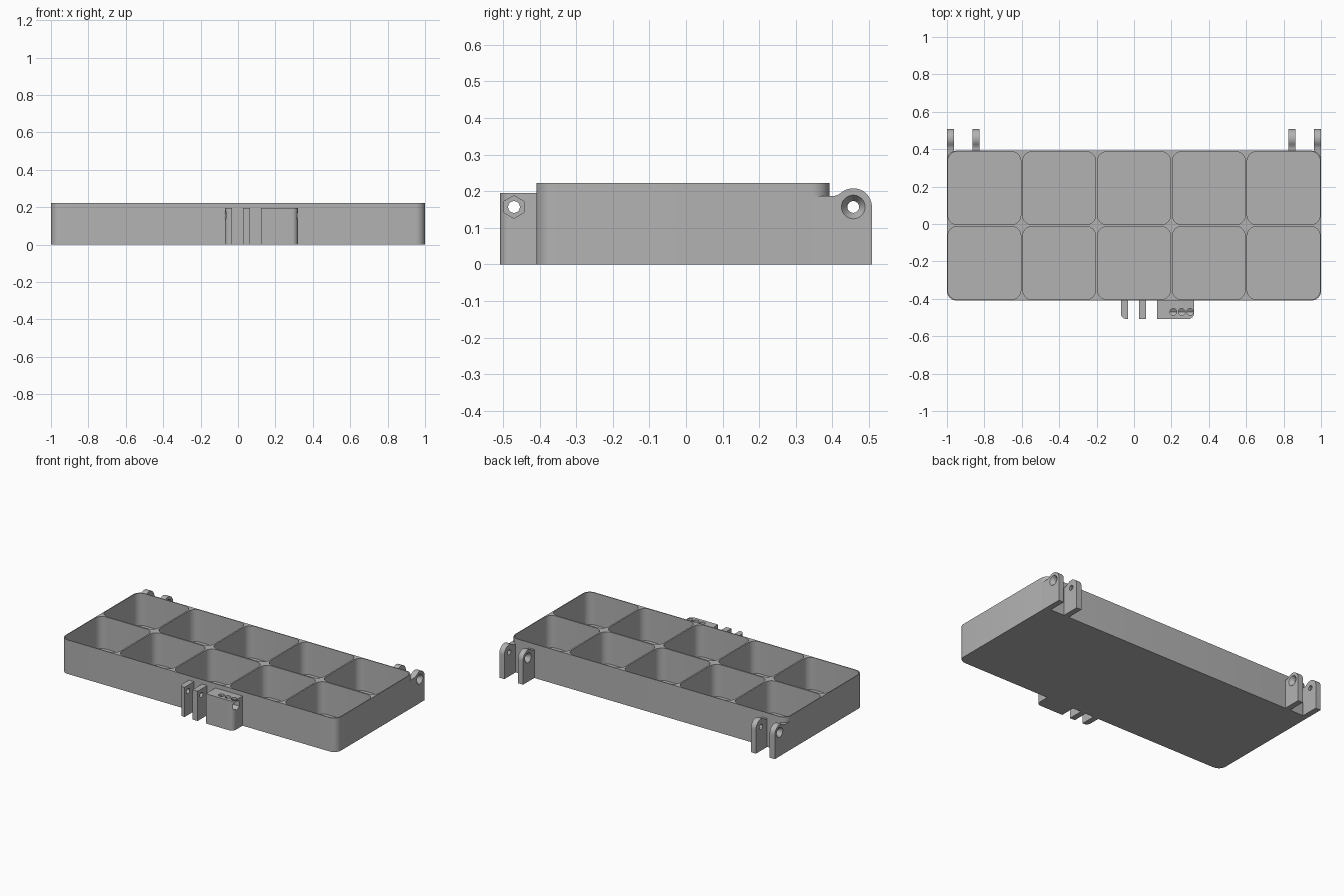
import bpy, bmesh
from math import sin, cos, pi, radians
from mathutils import Matrix

if "Cube" in bpy.data.objects:
    bpy.data.objects.remove(bpy.data.objects["Cube"])

grey = bpy.data.materials.new("plain grey")
grey.use_nodes = True
grey.diffuse_color = (0.45, 0.45, 0.45, 1)
grey.node_tree.nodes["Principled BSDF"].inputs["Base Color"].default_value = grey.diffuse_color

FRONT, BACK, TOP = -0.409, 0.392, 0.223
MID = (FRONT + BACK) / 2
PIVOT_Z = 0.157
HINGE_Y, LATCH_Y = 0.457, -0.47


def arc(cx, cy, r, start, end, n=8):
    """Points on an arc, angles in degrees."""
    angles = [radians(start + (end - start) * i / n) for i in range(n + 1)]
    return [(cx + r * cos(a), cy + r * sin(a)) for a in angles]


def rounded_rect(x0, x1, y0, y1, r):
    return (arc(x1 - r, y1 - r, r, 0, 90) + arc(x0 + r, y1 - r, r, 90, 180)
            + arc(x0 + r, y0 + r, r, 180, 270) + arc(x1 - r, y0 + r, r, 270, 360))


def add_prism(bm, profile, low, high, axis="Z"):
    """Extrude a profile along Z (profile in XY) or along X (profile in YZ)."""
    def place(a, b, h):
        return (a, b, h) if axis == "Z" else (h, a, b)
    bottom = [bm.verts.new(place(a, b, low)) for a, b in profile]
    top = [bm.verts.new(place(a, b, high)) for a, b in profile]
    bm.faces.new(bottom[::-1])
    bm.faces.new(top)
    n = len(profile)
    for i in range(n):
        j = (i + 1) % n
        bm.faces.new((bottom[i], bottom[j], top[j], top[i]))


def add_cone(bm, x0, x1, r0, r1, y, sides=32):
    """Cylinder or cone lying along X through the pivot height."""
    turn = Matrix.Translation(((x0 + x1) / 2, y, PIVOT_Z)) @ Matrix.Rotation(pi / 2, 4, "Y")
    bmesh.ops.create_cone(bm, cap_ends=True, segments=sides, radius1=r0, radius2=r1,
                          depth=x1 - x0, matrix=turn)


def finish(bm, name):
    bmesh.ops.recalc_face_normals(bm, faces=bm.faces)
    mesh = bpy.data.meshes.new(name)
    bm.to_mesh(mesh)
    bm.free()
    mesh.materials.append(grey)
    obj = bpy.data.objects.new(name, mesh)
    bpy.context.collection.objects.link(obj)
    return obj


def cut(obj, *cutters):
    """Subtract the cutters, keep the result as plain mesh."""
    for c in cutters:
        mod = obj.modifiers.new("cut", "BOOLEAN")
        mod.operation, mod.solver, mod.object = "DIFFERENCE", "EXACT", c
    graph = bpy.context.evaluated_depsgraph_get()
    mesh = bpy.data.meshes.new_from_object(obj.evaluated_get(graph))
    obj.modifiers.clear()
    obj.data = mesh


def smooth(obj):
    bpy.ops.object.select_all(action="DESELECT")
    obj.select_set(True)
    bpy.context.view_layer.objects.active = obj
    bpy.ops.object.shade_smooth_by_angle(angle=radians(30))


# Compartment cutter: two rows of five rounded wells
bm = bmesh.new()
WALL, PITCH = 0.005, 0.4
for col in range(5):
    for row in range(2):
        x, y = -1 + col * PITCH, MID + (row - 1) * PITCH
        add_prism(bm, rounded_rect(x + WALL, x + PITCH - WALL, y + WALL, y + PITCH - WALL, 0.05),
                  0.012, 0.3)
wells = finish(bm, "compartment_cutter")

# Tray body
bm = bmesh.new()
add_prism(bm, rounded_rect(-1, 1, FRONT, BACK, 0.05), 0, TOP)
tray = finish(bm, "tray")
cut(tray, wells)
smooth(tray)

# Hinge ears: upright plates with a round top and a flared pin hole
ear_top = arc(HINGE_Y, PIVOT_Z, 0.051, 0, 130, 16) + [(0.415, 0.19), (0.405, 0.187)]
for side, label in ((1, "left"), (-1, "right")):
    for part, inner, outer, start in (("outer", 0.963, 1.0, 0.345), ("inner", 0.827, 0.864, 0.39)):
        low, high = sorted((side * inner, side * outer))
        bm = bmesh.new()
        add_prism(bm, [(start, 0), (0.508, 0)] + ear_top + [(start, 0.187)], low, high, "X")
        ear = finish(bm, f"{label}_{part}_hinge_ear")

        bm = bmesh.new()
        add_cone(bm, low - 0.05, high + 0.05, 0.016, 0.016, HINGE_Y)
        hole = finish(bm, "pin_hole_cutter")
        bm = bmesh.new()
        wide_at_high = (side > 0) == (part == "outer")
        if wide_at_high:
            add_cone(bm, low + 0.012, high + 0.001, 0.016, 0.033, HINGE_Y)
        else:
            add_cone(bm, low - 0.001, high - 0.012, 0.033, 0.016, HINGE_Y)
        flare = finish(bm, "flare_cutter")
        cut(ear, wells, hole, flare)
        smooth(ear)
        for helper in (hole, flare):
            bpy.data.objects.remove(helper)

# Latch cutters: long pin hole, flare at the right, nut pocket at the left, three drop holes
bm = bmesh.new()
add_cone(bm, -0.2, 0.5, 0.016, 0.016, LATCH_Y)
pin = finish(bm, "latch_pin_cutter")
bm = bmesh.new()
add_cone(bm, -0.071, -0.045, 0.033, 0.016, LATCH_Y)
pin_flare = finish(bm, "latch_flare_cutter")
bm = bmesh.new()
add_prism(bm, arc(LATCH_Y, PIVOT_Z, 0.031, 30, 330, 5), 0.19, 0.4, "X")
pocket = finish(bm, "nut_pocket_cutter")
bm = bmesh.new()
for x in (0.21, 0.255, 0.3):
    add_prism(bm, arc(x, LATCH_Y, 0.018, 0, 345, 23), PIVOT_Z, 0.25)
drops = finish(bm, "drop_hole_cutter")

# Latch: two thin lugs and one block on the front
LUG_FRONT, LUG_BACK, LUG_TOP, R = -0.508, FRONT + 0.003, 0.195, 0.03
latch_parts = (("right_latch_lug", -0.07, -0.033, "right", (pin, pin_flare)),
               ("middle_latch_lug", 0.026, 0.063, "", (pin,)),
               ("latch_block", 0.122, 0.32, "left", (pin, pocket, drops)))
for name, x0, x1, rounded, cutters in latch_parts:
    profile = [(x1, LUG_BACK), (x0, LUG_BACK)]
    profile += (arc(x0 + R, LUG_FRONT + R, R, 180, 270) if rounded == "right"
                else [(x0, LUG_FRONT)])
    profile += (arc(x1 - R, LUG_FRONT + R, R, 270, 360) if rounded == "left"
                else [(x1, LUG_FRONT)])
    bm = bmesh.new()
    add_prism(bm, profile, 0, LUG_TOP)
    lug = finish(bm, name)
    cut(lug, *cutters)
    smooth(lug)

for helper in (wells, pin, pin_flare, pocket, drops):
    bpy.data.objects.remove(helper)
